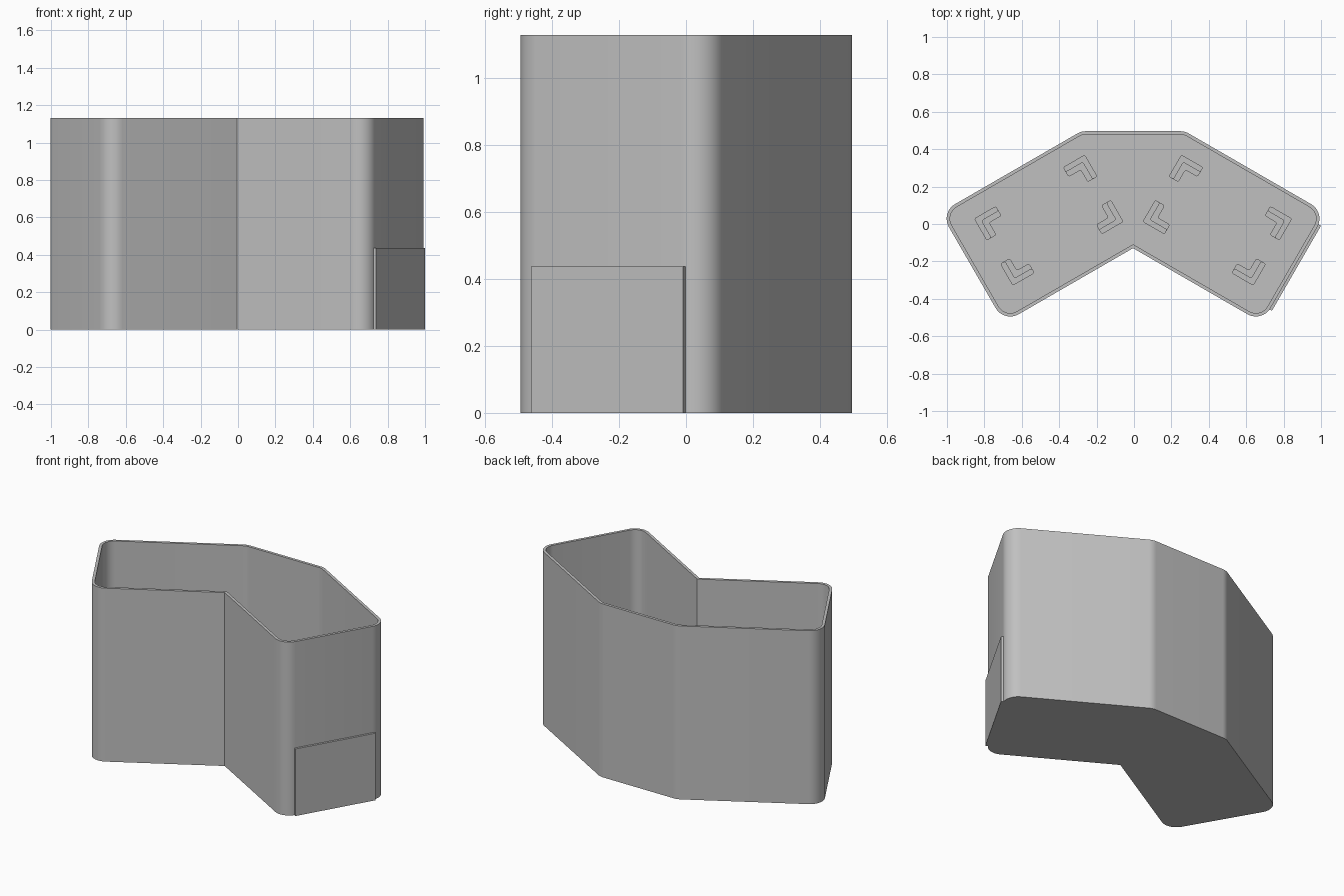
import bpy, bmesh, math
from mathutils import Vector

if "Cube" in bpy.data.objects:
    bpy.data.objects.remove(bpy.data.objects["Cube"], do_unlink=True)

grey = bpy.data.materials.new("plain grey")
grey.use_nodes = True
colour = (0.53, 0.53, 0.53, 1)
grey.diffuse_color = colour
grey.node_tree.nodes["Principled BSDF"].inputs["Base Color"].default_value = colour

CX = -0.005          # crease position in x
HEIGHT, WALL, FLOOR = 1.13, 0.018, 0.02
# Axes of the right wing, which is turned 30 degrees
U = Vector((math.cos(math.pi / 6), -0.5))
V = Vector((0.5, math.cos(math.pi / 6)))


def wing(u, v):
    return U * u + V * v


def fillet(prev, corner, nxt, radius, steps=10):
    """Points of a round corner between two straight edges."""
    a, b = (prev - corner).normalized(), (nxt - corner).normalized()
    half = a.angle(b) / 2
    centre = corner + (a + b).normalized() * (radius / math.sin(half))
    start = corner + a * (radius / math.tan(half)) - centre
    end = corner + b * (radius / math.tan(half)) - centre
    sweep = math.pi - 2 * half
    return [centre + (start * math.sin(sweep * (1 - i / steps))
                      + end * math.sin(sweep * i / steps)) / math.sin(sweep)
            for i in range(steps + 1)]


def outline(inset):
    """Bent outline, counter-clockwise, with rounded outer corners."""
    side, front, back, top = 0.861 - inset, 0.112 - inset, 0.568 - inset, 0.496 - inset
    crease = Vector((0, -front / V.y))
    low, high = wing(side, -front), wing(side, back)
    rear = Vector(((back - V.y * top) / V.x, top))
    mirror_rear = Vector((-rear.x, top))
    radius = 0.09 - inset
    half = (fillet(crease, low, high, radius) + fillet(low, high, rear, radius)
            + fillet(high, rear, mirror_rear, radius))
    return [crease] + half + [Vector((-p.x, p.y)) for p in reversed(half)]


def finish(name, bm, smooth=False):
    bmesh.ops.recalc_face_normals(bm, faces=bm.faces)
    mesh = bpy.data.meshes.new(name)
    bm.to_mesh(mesh)
    bm.free()
    obj = bpy.data.objects.new(name, mesh)
    obj.location.x = CX
    mesh.materials.append(grey)
    bpy.context.collection.objects.link(obj)
    if smooth:
        bpy.ops.object.select_all(action='DESELECT')
        obj.select_set(True)
        bpy.context.view_layer.objects.active = obj
        bpy.ops.object.shade_smooth_by_angle(angle=math.radians(25))
    return obj


def prism(name, points, z0, z1):
    bm = bmesh.new()
    rings = [[bm.verts.new((p.x, p.y, z)) for p in points] for z in (z0, z1)]
    for ring in rings:
        bm.faces.new(ring)
    for i in range(len(points)):
        j = (i + 1) % len(points)
        bm.faces.new((rings[0][i], rings[0][j], rings[1][j], rings[1][i]))
    return finish(name, bm)


# Open bin: outer wall, rim, inner wall and floor
bm = bmesh.new()
levels = [(0, 0), (0, HEIGHT), (WALL, HEIGHT), (WALL, FLOOR)]
loops = [[bm.verts.new((p.x, p.y, z)) for p in outline(inset)] for inset, z in levels]
count = len(loops[0])
for lower, upper in zip(loops, loops[1:]):
    for i in range(count):
        j = (i + 1) % count
        bm.faces.new((lower[i], lower[j], upper[j], upper[i]))
bm.faces.new(loops[0])
bm.faces.new(loops[-1])
finish("bin_body", bm, smooth=True)

# Plate on the left end wall
prism("side_plate", [wing(0.855, -0.03), wing(0.875, -0.03),
                     wing(0.875, 0.494), wing(0.855, 0.494)], 0, 0.437)


# Stepped corner brackets on the floor, four in each wing
def bracket(name, u, v, du, dv, mirror):
    for part, width, top in (("base", 0.06, 0.03), ("ridge", 0.03, 0.045)):
        leg = 0.135
        shape = [(0, 0), (leg, 0), (leg, width), (width, width), (width, leg), (0, leg)]
        corners = [wing(u - du * a, v - dv * b) for a, b in shape]
        rounded = []
        for i, p in enumerate(corners):
            rounded += fillet(corners[i - 1], p, corners[(i + 1) % 6], 0.01, 3)
        points = [Vector((p.x * mirror, p.y)) for p in rounded]
        prism(f"{name}_{part}", points, FLOOR - 0.005, top)


for label, mirror in (("left", 1), ("right", -1)):
    for end, u, du in (("inner", 0.038, -1), ("outer", 0.722, 1)):
        for row, v, dv in (("front", 0.036, -1), ("back", 0.45, 1)):
            bracket(f"{label}_{end}_{row}_bracket", u, v, du, dv, mirror)
